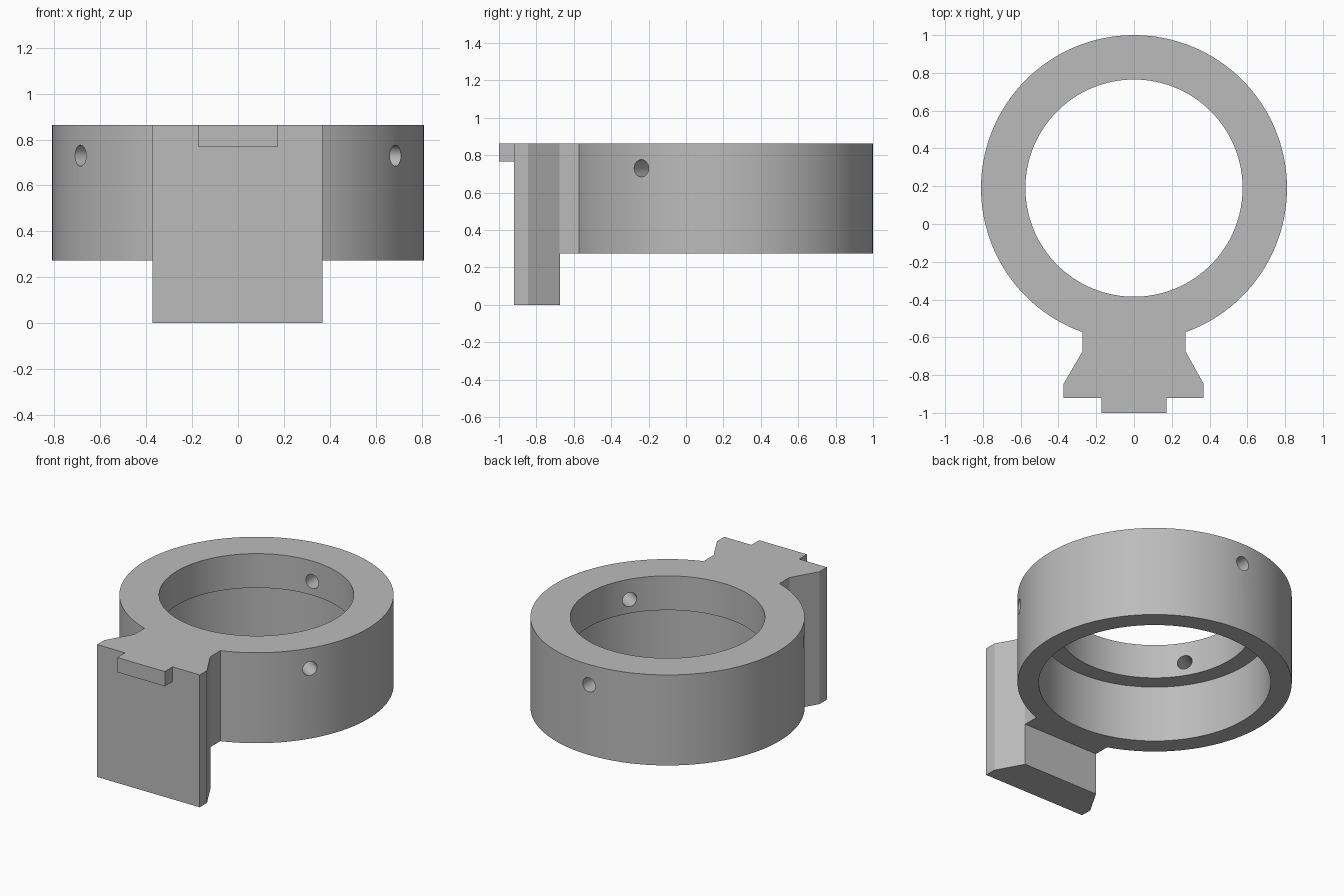
import bpy, bmesh
from math import sin, cos, pi, radians, sqrt
from mathutils import Matrix, Vector

cube = bpy.data.objects.get("Cube")
if cube:
    bpy.data.objects.remove(cube, do_unlink=True)

grey = bpy.data.materials.new("plain_grey")
grey.use_nodes = True
grey.diffuse_color = (0.5, 0.5, 0.5, 1)
grey.node_tree.nodes["Principled BSDF"].inputs["Base Color"].default_value = (0.5, 0.5, 0.5, 1)

CENTRE_Y, OUTER, BORE, RECESS = 0.19, 0.81, 0.575, 0.685
TOP, RING_BASE, SHELF = 0.863, 0.273, 0.64
HOLE_Z, HOLE_R = 0.73, 0.046


def prism(name, outline, z0, z1):
    """Extrude a closed xy outline between two heights."""
    bm = bmesh.new()
    face = bm.faces.new([bm.verts.new((x, y, z0)) for x, y in outline])
    new = bmesh.ops.extrude_face_region(bm, geom=[face])["geom"]
    bmesh.ops.translate(bm, vec=(0, 0, z1 - z0),
                        verts=[v for v in new if isinstance(v, bmesh.types.BMVert)])
    bmesh.ops.recalc_face_normals(bm, faces=bm.faces)
    mesh = bpy.data.meshes.new(name)
    bm.to_mesh(mesh)
    bm.free()
    mesh.materials.append(grey)
    obj = bpy.data.objects.new(name, mesh)
    bpy.context.collection.objects.link(obj)
    return obj


def circle(radius, count, y=0.0):
    return [(radius * cos(2 * pi * i / count), y + radius * sin(2 * pi * i / count))
            for i in range(count)]


def combine(target, tool, operation):
    """Apply a boolean and discard the tool."""
    mod = target.modifiers.new(operation, "BOOLEAN")
    mod.operation, mod.solver, mod.object = operation, "EXACT", tool
    bpy.context.view_layer.objects.active = target
    bpy.ops.object.modifier_apply(modifier=mod.name)
    bpy.data.objects.remove(tool, do_unlink=True)


# Ring body
holder = prism("ring_holder", circle(OUTER, 128, CENTRE_Y), RING_BASE, TOP)

# Neck joining the ring to the dovetail
neck = prism("neck", [(-0.273, -0.72), (0.273, -0.72), (0.273, -0.5), (-0.273, -0.5)],
             RING_BASE, TOP)
combine(holder, neck, "UNION")

# Dovetail slide, reaching below the ring
dovetail = prism("dovetail", [(-0.372, -0.92), (0.368, -0.92), (0.368, -0.845),
                              (0.273, -0.675), (-0.273, -0.675), (-0.372, -0.845)], 0, TOP)
combine(holder, dovetail, "UNION")

# Stop lip on the front
lip = prism("lip", [(-0.172, -1), (0.172, -1), (0.172, -0.88), (-0.172, -0.88)], 0.767, TOP)
combine(holder, lip, "UNION")

# Through bore and wider recess underneath
combine(holder, prism("bore", circle(BORE, 128, CENTRE_Y), RING_BASE - 0.2, TOP + 0.1), "DIFFERENCE")
combine(holder, prism("recess", circle(RECESS, 128, CENTRE_Y), RING_BASE - 0.1, SHELF), "DIFFERENCE")

# Three radial screw holes
for angle in (90, -32, 212):
    a = radians(angle)
    drill = prism("drill", circle(HOLE_R, 24), 0.4, 1.0)
    turn = Vector((cos(a), sin(a), 0)).to_track_quat("Z", "Y").to_matrix().to_4x4()
    drill.data.transform(Matrix.Translation((0, CENTRE_Y, HOLE_Z)) @ turn)
    combine(holder, drill, "DIFFERENCE")

# Smooth the round walls, keep the machined edges sharp
bpy.ops.object.select_all(action="DESELECT")
holder.select_set(True)
bpy.context.view_layer.objects.active = holder
bpy.ops.object.shade_smooth_by_angle(angle=radians(25))
